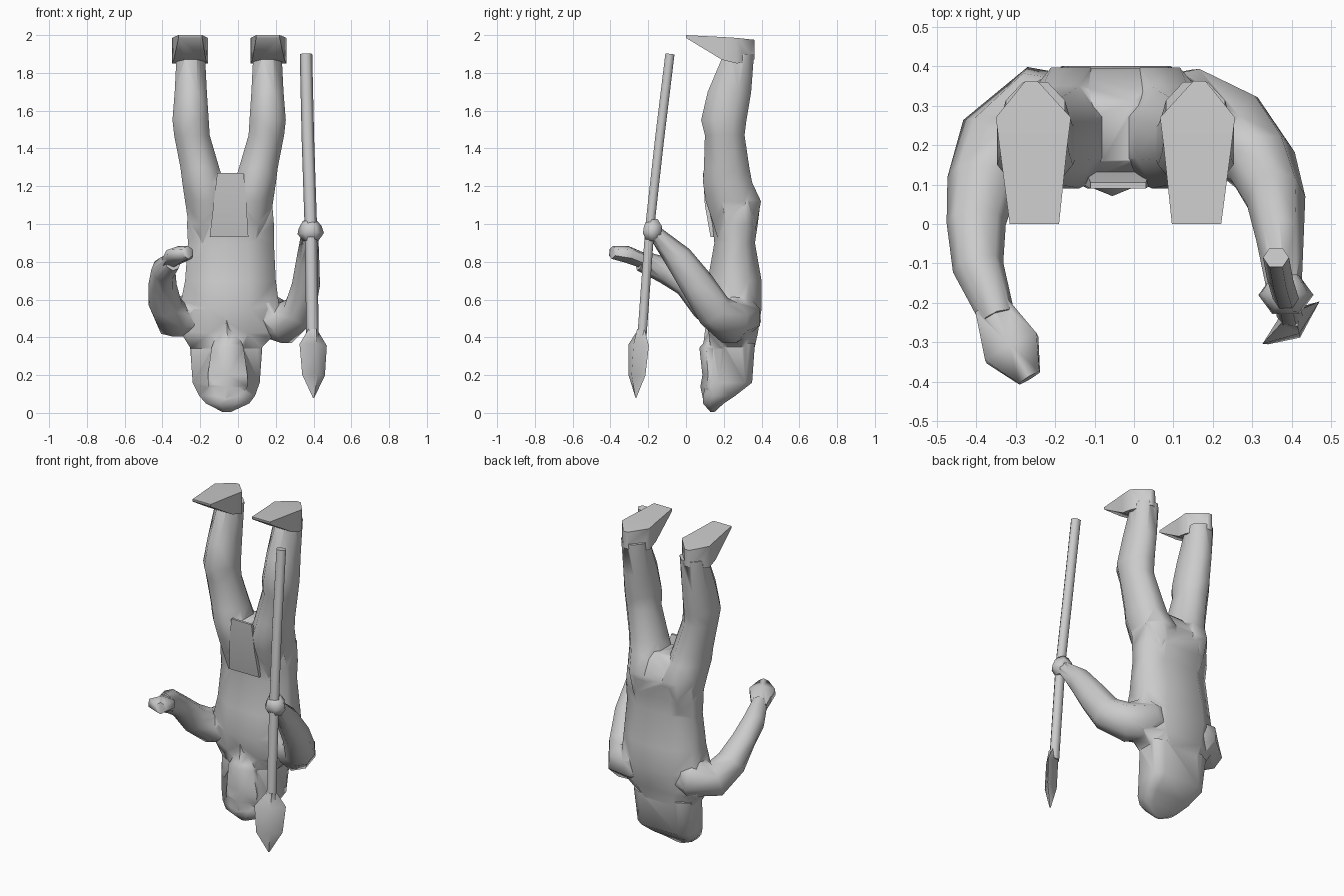
import bpy, bmesh, math
from mathutils import Vector

MID = -0.047  # symmetry plane of the body


def smooth(ob, angle):
    bpy.ops.object.select_all(action='DESELECT')
    ob.select_set(True)
    bpy.context.view_layer.objects.active = ob
    bpy.ops.object.shade_smooth_by_angle(angle=math.radians(angle))


def loft(name, rings, angle=70):
    bm = bmesh.new()
    vs = [[bm.verts.new(p) for p in r] for r in rings]
    n = len(vs[0])
    for a, b in zip(vs, vs[1:]):
        for i in range(n):
            bm.faces.new((a[i], a[(i + 1) % n], b[(i + 1) % n], b[i]))
    bm.faces.new(vs[0])
    bm.faces.new(vs[-1])
    bmesh.ops.triangulate(bm, faces=bm.faces)
    bmesh.ops.recalc_face_normals(bm, faces=bm.faces)
    me = bpy.data.meshes.new(name)
    bm.to_mesh(me)
    bm.free()
    ob = bpy.data.objects.new(name, me)
    bpy.context.collection.objects.link(ob)
    smooth(ob, angle)
    return ob


def slices(name, data, n=8, axis='z', flip=False, angle=70, back=1):
    # each slice: position, then low/high extents in the two other axes
    # back < 1 makes the rear half squarer
    rings = []
    k = math.cos(math.pi / n)
    for t, a0, a1, b0, b1 in data:
        if flip:
            a0, a1 = 2 * MID - a1, 2 * MID - a0
        ring = []
        for i in range(n):
            w = 2 * math.pi * (i + .5) / n
            c, s = math.cos(w) / k, math.sin(w) / k
            if s > 0:
                c, s = math.copysign(abs(c) ** back, c), s ** back
            a = (a0 + a1) / 2 + (a1 - a0) / 2 * c
            b = (b0 + b1) / 2 + (b1 - b0) / 2 * s
            ring.append((a, b, t) if axis == 'z' else (a, t, b))
        rings.append(ring)
    return loft(name, rings, angle)


def tube(name, path, n=6, ref=(1, 0, 0), angle=70):
    # each point: x, y, z, half width along ref, half width across
    pts = [Vector(p[:3]) for p in path]
    rings = []
    for i, p in enumerate(path):
        t = (pts[min(i + 1, len(pts) - 1)] - pts[max(i - 1, 0)]).normalized()
        u = Vector(ref)
        u = (u - t * u.dot(t)).normalized()
        v = t.cross(u)
        rings.append([pts[i] + u * p[3] * math.cos(2 * math.pi * j / n)
                      + v * p[4] * math.sin(2 * math.pi * j / n) for j in range(n)])
    return loft(name, rings, angle)


# Torso
body = slices("body", [(.34, -.25, .12, .13, .362), (.42, -.30, .20, .12, .38),
                       (.55, -.31, .22, .095, .40), (.70, -.28, .20, .115, .40),
                       (.90, -.265, .19, .15, .365), (1.0, -.27, .19, .14, .38),
                       (1.12, -.26, .18, .11, .395), (1.24, -.13, .04, .16, .31)], back=.75)

# Head covering and face
parts = [slices("head", [(.004, -.08, -.04, .13, .15), (.05, -.17, .06, .09, .20),
                         (.09, -.205, .09, .09, .26), (.16, -.24, .115, .105, .35),
                         (.37, -.255, .13, .14, .365)], back=.4),
         slices("face", [(.06, -.12, .0, .1, .2), (.14, -.16, .05, .085, .2),
                         (.2, -.16, .05, .095, .2), (.345, -.14, .03, .08, .2),
                         (.37, -.13, .02, .10, .2), (.5, -.08, -.04, .115, .2)], 6)]

# Legs and feet
leg = [(.85, -.22, -.09, .19, .33), (1.0, -.262, -.05, .145, .375),
       (1.12, -.28, -.04, .105, .397), (1.22, -.295, -.075, .09, .35),
       (1.30, -.305, -.10, .095, .335), (1.47, -.338, -.15, .10, .31),
       (1.55, -.347, -.155, .08, .32), (1.70, -.335, -.165, .115, .345),
       (1.9, -.325, -.175, .20, .36)]
foot = [(0.0, -.315, -.19, 1.985, 2.0), (.19, -.34, -.17, 1.87, 1.99),
        (.27, -.35, -.16, 1.85, 1.985), (.363, -.275, -.245, 1.87, 1.975)]
for side, flip in (("left", False), ("right", True)):
    parts.append(slices(side + "_leg", leg, 8, flip=flip))
    parts.append(slices(side + "_foot", foot, 4, 'y', flip))

# Arms
parts += [
    tube("open_arm", [(-.10, .25, .54, .10, .12), (-.25, .27, .52, .12, .135),
                      (-.345, .20, .50, .10, .11), (-.385, .10, .575, .085, .09),
                      (-.40, 0, .68, .065, .075), (-.395, -.11, .755, .07, .065),
                      (-.345, -.24, .805, .055, .045)], 8, (0, .3, 1)),
    tube("open_hand", [(-.36, -.21, .80, .04, .05), (-.31, -.315, .84, .045, .085),
                       (-.265, -.39, .85, .035, .035)], 6, (0, 0, 1)),
    tube("spear_arm", [(.0, .25, .54, .10, .12), (.15, .27, .52, .12, .135),
                       (.25, .235, .475, .115, .115), (.325, .15, .54, .10, .09),
                       (.36, .06, .68, .09, .075), (.37, -.04, .82, .075, .06),
                       (.38, -.16, .95, .04, .045)], 8, (0, .5, 1)),
    tube("gripping_hand", [(.385, -.18, .91, .04, .035), (.385, -.18, .95, .07, .055),
                           (.382, -.175, .985, .06, .055), (.378, -.18, 1.02, .035, .035)], 6)]

# Merge the body into one skin
for p in parts:
    m = body.modifiers.new("union", 'BOOLEAN')
    m.operation, m.solver, m.object = 'UNION', 'EXACT', p
    bpy.context.view_layer.objects.active = body
    bpy.ops.object.modifier_apply(modifier=m.name)
    bpy.data.objects.remove(p)
smooth(body, 75)

# Hanging cloth
slices("front_cloth", [(.93, -.15, .055, .13, .16), (1.1, -.13, .045, .10, .15),
                       (1.27, -.11, .03, .09, .105)], 4, angle=30)

# Spear
tube("spear_shaft", [(.36, -.085, 1.9, .033, .028), (.37, -.14, 1.45, .033, .028),
                     (.385, -.19, 1.0, .033, .028), (.395, -.235, .38, .033, .028)], 6)
tube("spear_blade", [(.397, -.235, .44, .03, .03), (.398, -.25, .36, .09, .035),
                     (.40, -.26, .2, .075, .035), (.40, -.265, .08, .004, .004)],
     4, (.8, .6, 0))
